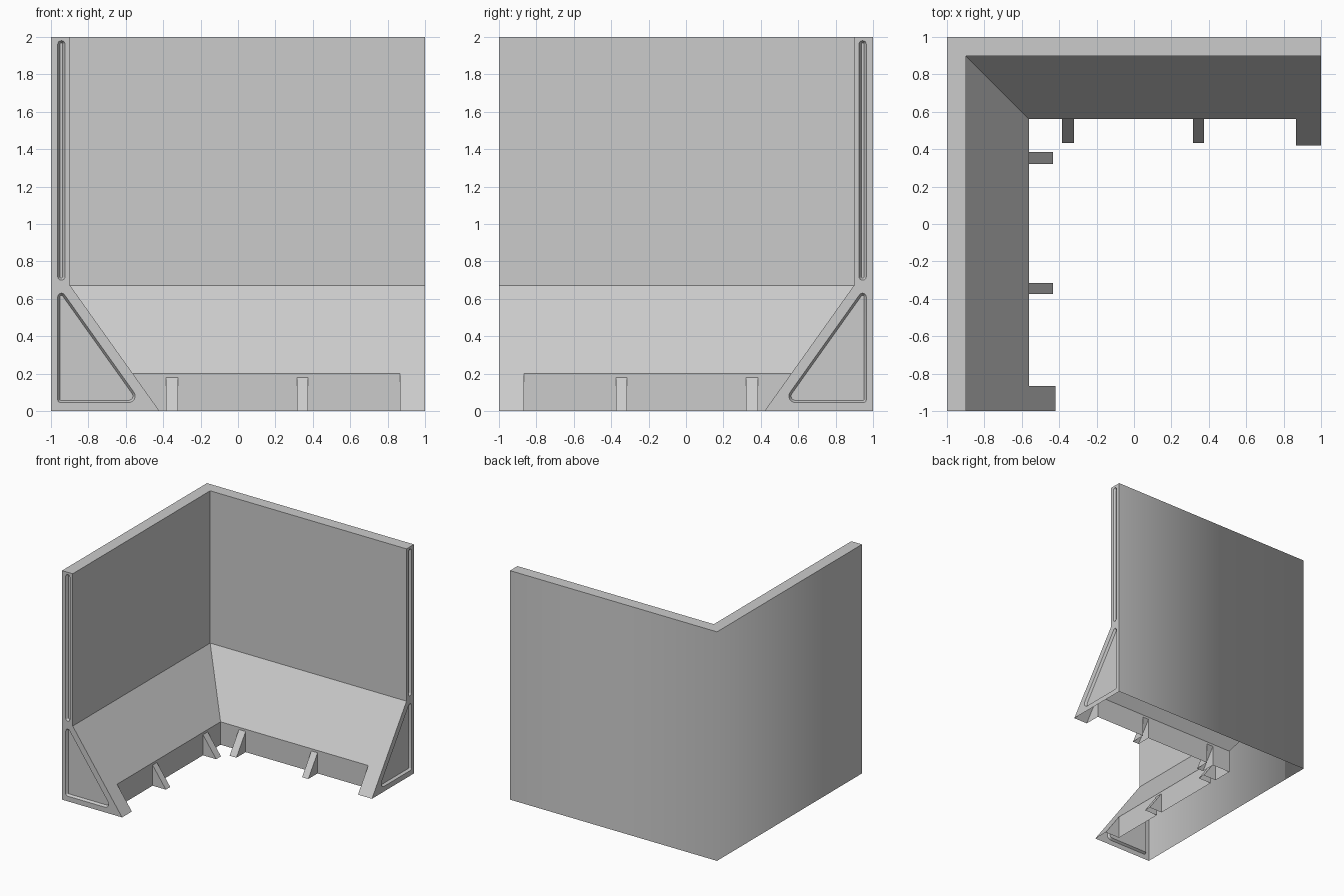
import bpy, bmesh, math
from mathutils import Vector

cube = bpy.data.objects.get("Cube")
if cube:
    bpy.data.objects.remove(cube)

# Main dimensions: d is the distance inward from the outer wall
HEIGHT, THICK, SLOPE_TOP, FOOT = 2.0, 0.103, 0.67, 0.58
NOTCH_TOP, RIB_TOP, BLOCK = 0.2, 0.18, 0.865
RUN = (FOOT - THICK) / SLOPE_TOP
NOTCH = FOOT - RUN * NOTCH_TOP
RIBS = [(-0.385, -0.32), (0.315, 0.375)]
INSET, DEPTH, STEPS = 0.012, 0.02, 6

grey = bpy.data.materials.new("light_grey")
grey.use_nodes = True
grey.diffuse_color = (0.6, 0.6, 0.6, 1)
grey.node_tree.nodes["Principled BSDF"].inputs["Base Color"].default_value = grey.diffuse_color

bm = bmesh.new()


def rounded(corners, inset):
    """Rounded polygon in (d, z); the inset one shares the arc centres."""
    pts = []
    for i, (d, z, r) in enumerate(corners):
        p = Vector((d, 0, z))
        a, b = corners[i - 1], corners[(i + 1) % len(corners)]
        u = (Vector((a[0], 0, a[1])) - p).normalized()
        v = (Vector((b[0], 0, b[1])) - p).normalized()
        half = u.angle(v) / 2
        centre = p + (u + v).normalized() * r / math.sin(half)
        start = (p + u * r / math.tan(half) - centre).normalized()
        end = (p + v * r / math.tan(half) - centre).normalized()
        for k in range(STEPS + 1):
            q = centre + start.slerp(end, k / STEPS) * (r - inset)
            pts.append((q.x, q.z))
    return pts


def wing(place):
    """One wing of the corner; place maps (along, inward, up) to the model."""
    def loop(points):
        return [bm.verts.new(place(*p)) for p in points]

    def face(*points):
        bm.faces.new(loop(points))

    # Outer wall, top and inner wall
    c = -1 + THICK
    face((-1, 0, 0), (1, 0, 0), (1, 0, HEIGHT), (-1, 0, HEIGHT))
    face((-1, 0, HEIGHT), (1, 0, HEIGHT), (1, THICK, HEIGHT), (c, THICK, HEIGHT))
    face((c, THICK, HEIGHT), (1, THICK, HEIGHT), (1, THICK, SLOPE_TOP), (c, THICK, SLOPE_TOP))

    # Sloped skirt with a foot block at the free end
    n = -1 + NOTCH
    face((c, THICK, SLOPE_TOP), (1, THICK, SLOPE_TOP), (1, FOOT, 0), (BLOCK, FOOT, 0),
         (BLOCK, NOTCH, NOTCH_TOP), (n, NOTCH, NOTCH_TOP))
    face((BLOCK, NOTCH, NOTCH_TOP), (BLOCK, FOOT, 0), (BLOCK, NOTCH, 0))

    # Upright kick panel, open behind each hollow rib
    panel = [(n, NOTCH, NOTCH_TOP), (n, NOTCH, 0)]
    rib_foot = NOTCH + RUN * RIB_TOP
    for r0, r1 in RIBS:
        panel += [(r0, NOTCH, 0), (r0, NOTCH, RIB_TOP), (r1, NOTCH, RIB_TOP), (r1, NOTCH, 0)]
        face((r0, NOTCH, RIB_TOP), (r1, NOTCH, RIB_TOP), (r1, rib_foot, 0), (r0, rib_foot, 0))
        for s in (r0, r1):
            face((s, NOTCH, 0), (s, NOTCH, RIB_TOP), (s, rib_foot, 0))
    face(*panel, (BLOCK, NOTCH, 0), (BLOCK, NOTCH, NOTCH_TOP))

    # End face with a slot recess and a triangular recess
    def ring_edges(vs):
        return [bm.edges.new((v, vs[(i + 1) % len(vs)])) for i, v in enumerate(vs)]

    edges = ring_edges(loop([(1, 0, 0), (1, FOOT, 0), (1, THICK, SLOPE_TOP),
                             (1, THICK, HEIGHT), (1, 0, HEIGHT)]))
    slot = [(0.036, 0.7, 0.0185), (0.075, 0.7, 0.0185), (0.075, 1.98, 0.0185), (0.036, 1.98, 0.0185)]
    low, left, hyp = 0.045, 0.036, 0.515
    triangle = [(left, low, 0.016), (hyp - RUN * low, low, 0.035), (left, (hyp - left) / RUN, 0.02)]
    for shape in (slot, triangle):
        rim = loop([(1, d, z) for d, z in rounded(shape, 0)])
        floor = loop([(1 - DEPTH, d, z) for d, z in rounded(shape, INSET)])
        edges += ring_edges(rim)
        for i in range(len(rim)):
            j = (i + 1) % len(rim)
            bm.faces.new((rim[i], rim[j], floor[j], floor[i]))
        bm.faces.new(floor)
    bmesh.ops.triangle_fill(bm, use_beauty=True, use_dissolve=False, edges=edges)


wing(lambda s, d, z: (s, 1 - d, z))     # back wing
wing(lambda s, d, z: (d - 1, -s, z))    # side wing

bmesh.ops.remove_doubles(bm, verts=bm.verts, dist=0.0002)
bmesh.ops.recalc_face_normals(bm, faces=bm.faces)
bm.normal_update()
top = max(bm.faces, key=lambda f: f.calc_center_median().z)
if top.normal.z < 0:
    bmesh.ops.reverse_faces(bm, faces=bm.faces)

# Crisp edges everywhere except the softly shaded outer corner
for f in bm.faces:
    f.smooth = True
for e in bm.edges:
    outer_corner = all(v.co.x < -0.999 and v.co.y > 0.999 for v in e.verts)
    e.smooth = outer_corner or e.calc_face_angle(0) < math.radians(30)

mesh = bpy.data.meshes.new("corner_wall")
bm.to_mesh(mesh)
bm.free()
mesh.materials.append(grey)
bpy.context.collection.objects.link(bpy.data.objects.new("corner_wall", mesh))
